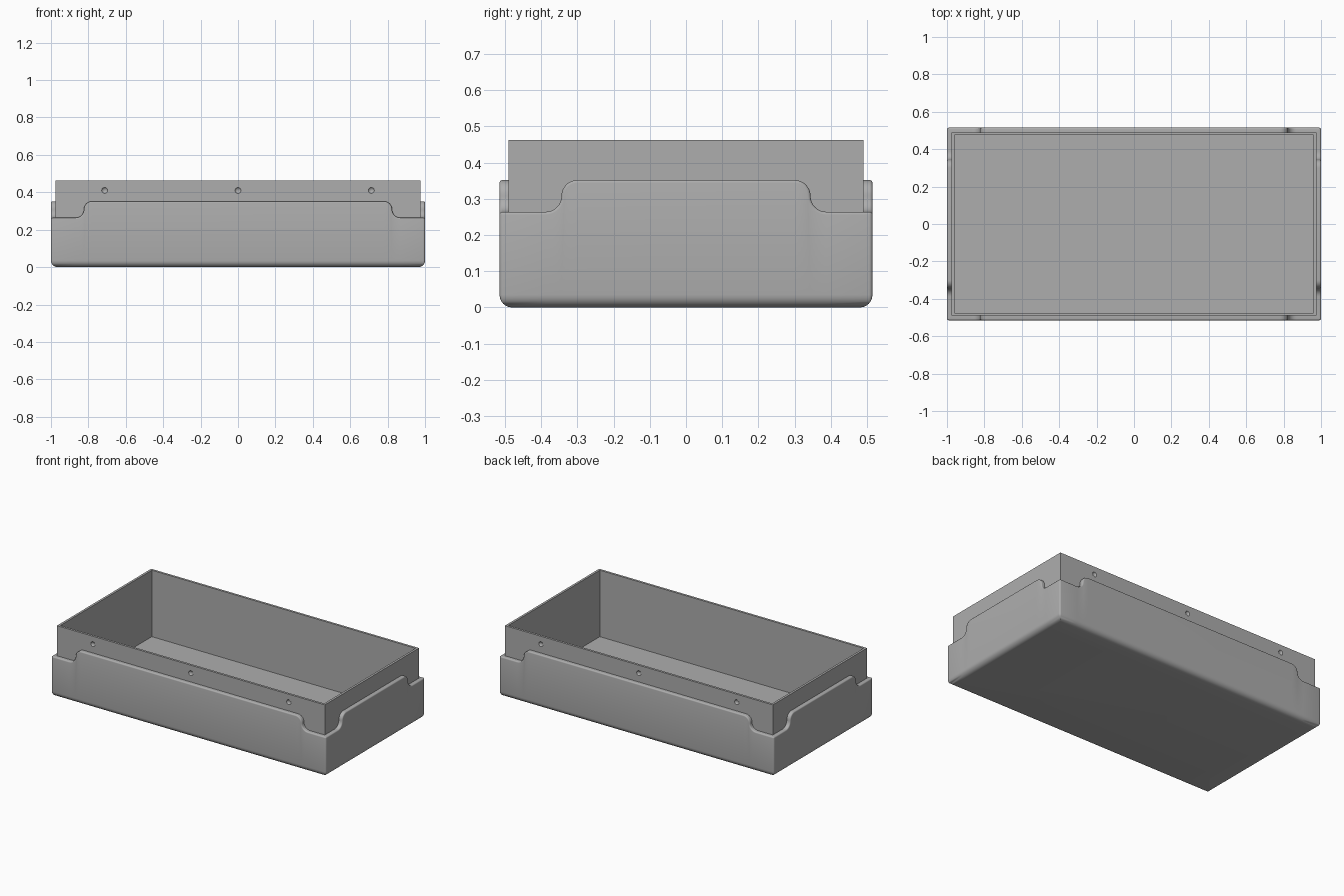
import bpy, bmesh
from math import sin, cos, pi
from mathutils import Vector, Matrix

cube = bpy.data.objects.get("Cube")
if cube:
    bpy.data.objects.remove(cube)

HX, HY = 1.0, 0.515            # half size of the outer shell
HIGH, LOW = 0.352, 0.264       # rim heights
ARC = (HIGH - LOW) / 2         # radius of the rim's S-bend
CORNER, BOTTOM, EDGE = 0.01, 0.035, 0.008
WALL, TRAY_WALL = 0.025, 0.015
TOP, FLOOR = 0.462, 0.025

grey = bpy.data.materials.new("plain grey")
grey.use_nodes = True
grey.diffuse_color = (0.42, 0.42, 0.42, 1)
grey.node_tree.nodes["Principled BSDF"].inputs["Base Color"].default_value = grey.diffuse_color


def make_object(name, bm):
    bmesh.ops.recalc_face_normals(bm, faces=bm.faces)
    mesh = bpy.data.meshes.new(name)
    bm.to_mesh(mesh)
    bm.free()
    mesh.materials.append(grey)
    obj = bpy.data.objects.new(name, mesh)
    bpy.context.collection.objects.link(obj)
    return obj


def loft(name, rings):
    """Skin a stack of closed rings and cap both ends."""
    bm = bmesh.new()
    loops = [[bm.verts.new(p) for p in ring] for ring in rings]
    for a, b in zip(loops, loops[1:]):
        for i in range(len(a)):
            j = (i + 1) % len(a)
            bm.faces.new((a[i], a[j], b[j], b[i]))
    bm.faces.new(loops[0])
    bm.faces.new(loops[-1])
    bmesh.ops.remove_doubles(bm, verts=bm.verts, dist=1e-5)
    return make_object(name, bm)


def smooth(obj):
    bpy.ops.object.select_all(action='DESELECT')
    obj.select_set(True)
    bpy.context.view_layer.objects.active = obj
    bpy.ops.object.shade_smooth_by_angle(angle=pi / 6)


def wave(flat, steps=8):
    """Rim line of one wall: (distance along, height, normal along, normal up)."""
    half = []
    for i in range(steps + 1):
        a = pi / 2 * (1 - i / steps)
        half.append((flat + ARC * cos(a), HIGH - ARC + ARC * sin(a), cos(a), sin(a)))
    for i in range(1, steps + 1):
        a = pi + pi / 2 * i / steps
        half.append((flat + 2 * ARC + ARC * cos(a), LOW + ARC + ARC * sin(a), -cos(a), -sin(a)))
    return [(-t, z, -nt, nz) for t, z, nt, nz in reversed(half)] + half


# Perimeter of the shell: each entry places a point for an inset and a rim offset
def wall_point(normal, along, reach, t, z, nt, nz):
    def place(inset, offset=0, height=None):
        p = normal * (reach - inset) + along * (t + nt * offset)
        return (p.x, p.y, z + nz * offset if height is None else height)
    return place


def corner_point(sx, sy, angle):
    centre = Vector((sx * (HX - CORNER), sy * (HY - CORNER)))

    def place(inset, offset=0, height=None):
        if inset < CORNER:
            p = centre + Vector((cos(angle), sin(angle))) * (CORNER - inset)
        else:
            p = centre - Vector((sx, sy)) * (inset - CORNER)
        return (p.x, p.y, LOW + offset if height is None else height)
    return place


perimeter = []
sides = [((0, -1), (1, 0), HY, 0.78, (1, -1)), ((1, 0), (0, 1), HX, 0.30, (1, 1)),
         ((0, 1), (-1, 0), HY, 0.78, (-1, 1)), ((-1, 0), (0, -1), HX, 0.30, (-1, -1))]
for k, (normal, along, reach, flat, corner) in enumerate(sides):
    for point in wave(flat):
        perimeter.append(wall_point(Vector(normal), Vector(along), reach, *point))
    for i in range(5):
        perimeter.append(corner_point(*corner, pi / 2 * (k - 1 + i / 4)))

# Outer shell: rounded bottom, walls, rounded wavy rim, inner cavity
rings = []
for i in range(7):
    a = pi / 2 * i / 6
    rings.append([p(BOTTOM * (1 - sin(a)), 0, BOTTOM * (1 - cos(a))) for p in perimeter])
for i in range(5):
    a = pi / 2 * i / 4
    rings.append([p(EDGE * (1 - cos(a)), -EDGE * (1 - sin(a))) for p in perimeter])
rings.append([p(WALL) for p in perimeter])
rings.append([p(WALL, 0, FLOOR / 2) for p in perimeter])
smooth(loft("outer_shell", rings))

# Inner tray: thin-walled open box
TX, TY = HX - WALL, HY - WALL


def rectangle(inset, z):
    x, y = TX - inset, TY - inset
    return [(-x, -y, z), (x, -y, z), (x, y, z), (-x, y, z)]


tray = loft("inner_tray", [rectangle(0, FLOOR / 2), rectangle(0, TOP),
                           rectangle(TRAY_WALL, TOP), rectangle(TRAY_WALL, FLOOR)])

# Round dimples along the front and back of the tray
bm = bmesh.new()
for side in (-1, 1):
    for x in (-0.713, 0, 0.713):
        spot = Matrix.Translation((x, side * (TY + 0.012), 0.41)) @ Matrix.Rotation(pi / 2, 4, 'X')
        bmesh.ops.create_uvsphere(bm, u_segments=24, v_segments=16, radius=0.02, matrix=spot)
cutter = make_object("dimple_cutter", bm)
cutter.hide_render = True
cut = tray.modifiers.new("dimples", 'BOOLEAN')
cut.operation = 'DIFFERENCE'
cut.solver = 'EXACT'
cut.object = cutter
bpy.context.view_layer.objects.active = tray
bpy.ops.object.modifier_apply(modifier=cut.name)
bpy.data.objects.remove(cutter)
smooth(tray)
